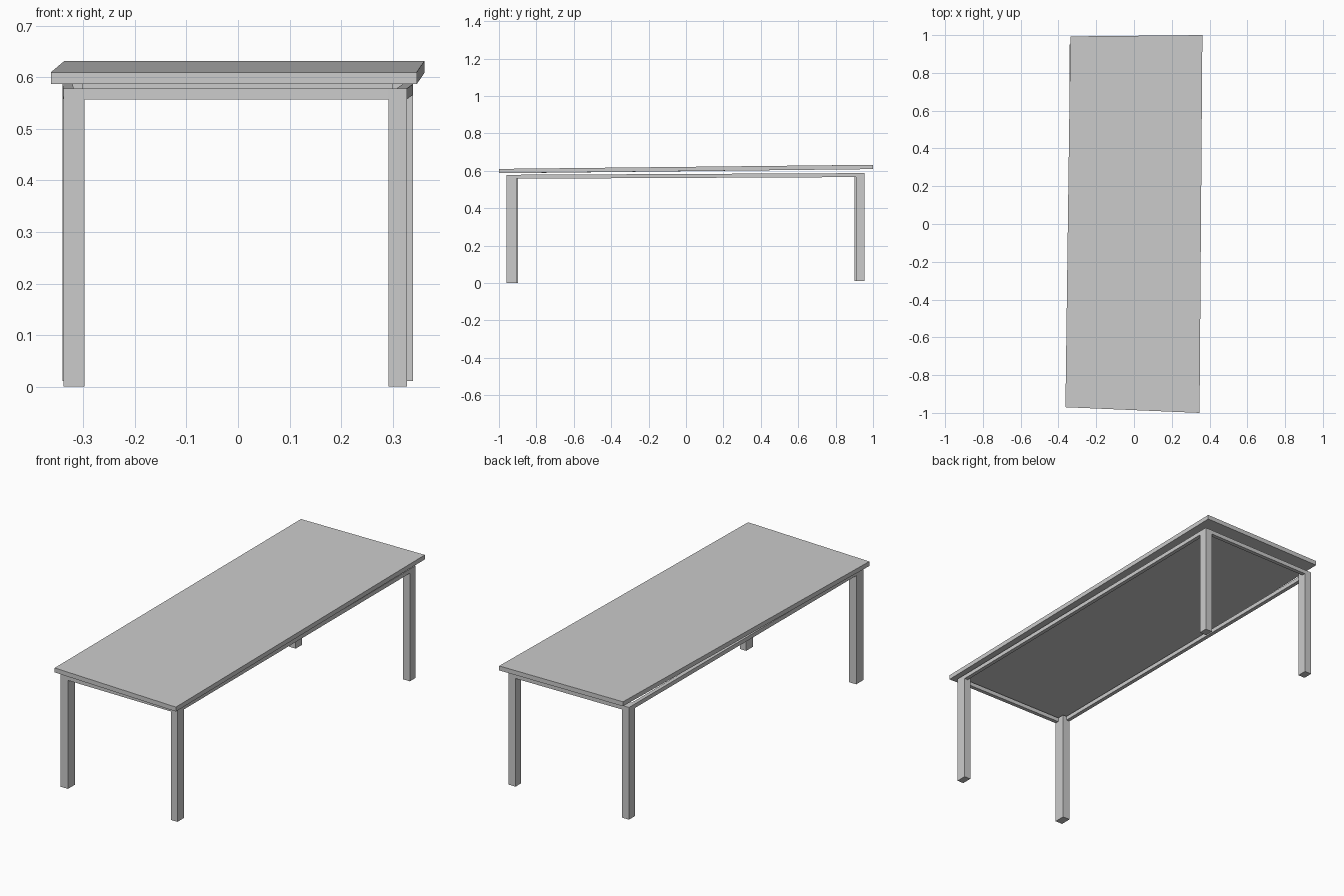
import bpy

if "Cube" in bpy.data.objects:
    bpy.data.objects.remove(bpy.data.objects["Cube"])


def prism(name, outline, bottom, top):
    """Prism from a counter-clockwise plan outline with a height for each corner."""
    n = len(outline)
    verts = [(x, y, z) for (x, y), z in zip(outline, bottom)]
    verts += [(x, y, z) for (x, y), z in zip(outline, top)]
    faces = [tuple(reversed(range(n))), tuple(range(n, 2 * n))]
    faces += [(i, (i + 1) % n, n + (i + 1) % n, n + i) for i in range(n)]
    mesh = bpy.data.meshes.new(name)
    mesh.from_pydata(verts, [], faces)
    obj = bpy.data.objects.new(name, mesh)
    bpy.context.collection.objects.link(obj)
    return obj


def frame_top(y):
    # The supporting frame rises gently towards the back
    return 0.583 + 0.0045 * y / 0.95


def rail(name, outline):
    tops = [frame_top(y) for x, y in outline]
    prism(name, outline, [z - 0.021 for z in tops], tops)


# Slightly skewed, tilted tabletop
top_outline = [(-0.363, -0.97), (0.347, -1.0), (0.362, 1.0), (-0.337, 0.993)]
prism("tabletop", top_outline, [0.587, 0.587, 0.609, 0.609], [0.610, 0.610, 0.632, 0.632])

# Four square legs: x range, y range, foot height
legs = {
    "front_left_leg": (-0.339, -0.298, -0.955, -0.898, 0.0),
    "front_right_leg": (0.292, 0.328, -0.96, -0.906, 0.0),
    "back_right_leg": (0.300, 0.340, 0.91, 0.955, 0.011),
    "back_left_leg": (-0.341, -0.302, 0.90, 0.95, 0.011),
}
for name, (x0, x1, y0, y1, foot) in legs.items():
    plan = [(x0, y0), (x1, y0), (x1, y1), (x0, y1)]
    prism(name, plan, [foot] * 4, [frame_top(y) for x, y in plan])

# Rails joining the legs, flush with their outer faces
T = 0.02
rail("front_rail", [(-0.298, -0.955), (0.292, -0.96), (0.292, -0.96 + T), (-0.298, -0.955 + T)])
rail("back_rail", [(-0.302, 0.95 - T), (0.300, 0.955 - T), (0.300, 0.955), (-0.302, 0.95)])
rail("left_rail", [(-0.339, -0.898), (-0.339 + T, -0.898), (-0.341 + T, 0.90), (-0.341, 0.90)])
rail("right_rail", [(0.328 - T, -0.906), (0.328, -0.906), (0.340, 0.91), (0.340 - T, 0.91)])
